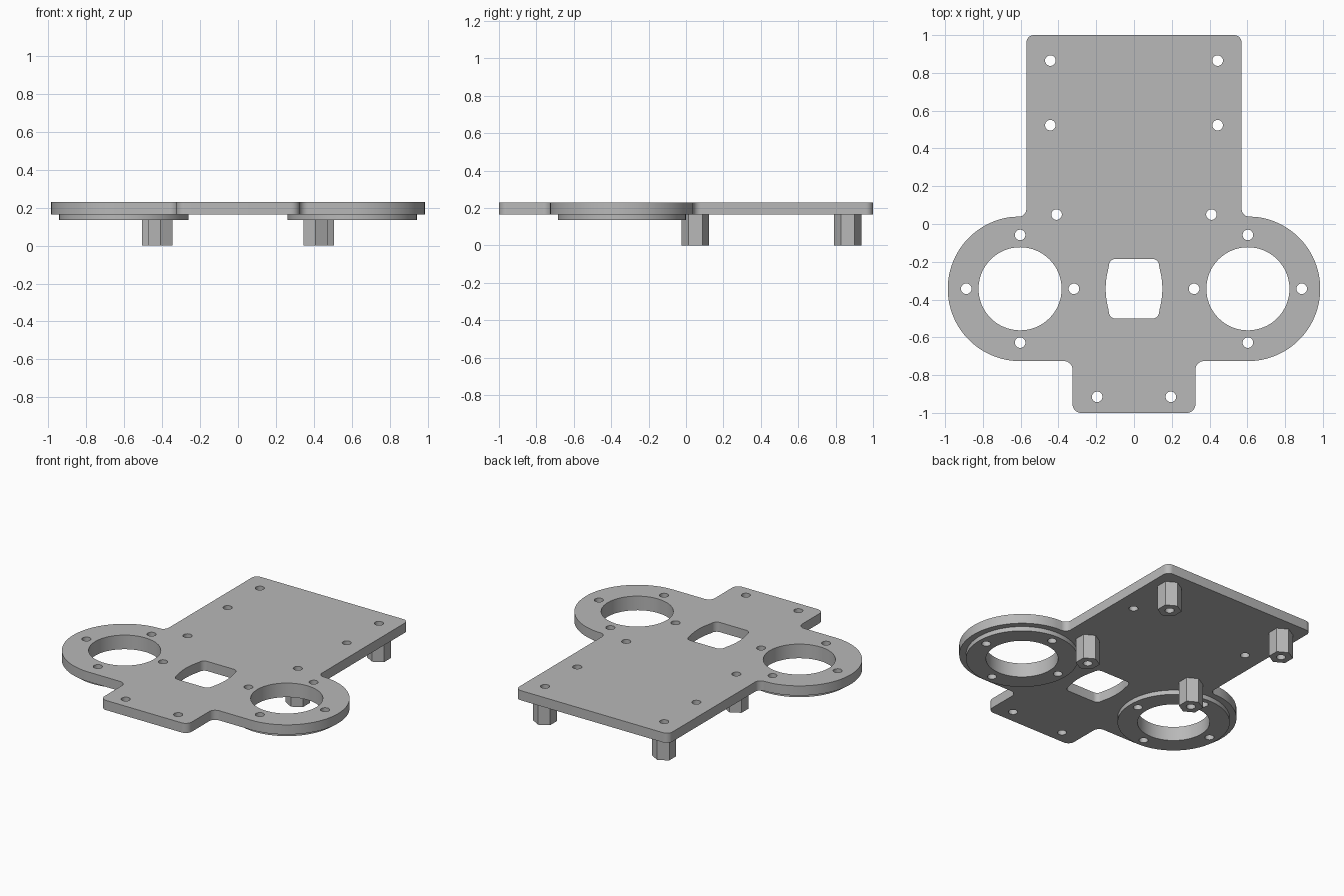
import bpy
from math import cos, sin, tan, pi, radians
from mathutils import Vector

cube = bpy.data.objects.get("Cube")
if cube:
    bpy.data.objects.remove(cube, do_unlink=True)

grey = bpy.data.materials.new("metal grey")
grey.use_nodes = True
colour = (0.48, 0.48, 0.48, 1)
grey.diffuse_color = colour
grey.node_tree.nodes["Principled BSDF"].inputs["Base Color"].default_value = colour

PLATE_BOTTOM, PLATE_TOP, RING_BOTTOM = 0.165, 0.23, 0.135
LOBE = Vector((0.603, -0.343))
HOLE = 0.028


def arc(centre, r, start, end, n):
    """Points along an arc, angles in degrees."""
    angles = [radians(start + (end - start) * i / n) for i in range(n + 1)]
    return [(centre[0] + r * cos(a), centre[1] + r * sin(a)) for a in angles]


def circle(centre, r, n=32):
    return arc(centre, r, 0, 360, n)[:-1]


def rounded(corners, n=8):
    """Closed outline; corners given as (x, y, radius) are filleted."""
    out = []
    for i, c in enumerate(corners):
        p = Vector(c[:2])
        if len(c) == 2:
            out.append(p)
            continue
        u = (Vector(corners[i - 1][:2]) - p).normalized()
        v = (Vector(corners[(i + 1) % len(corners)][:2]) - p).normalized()
        half = u.angle(v) / 2
        centre = p + (u + v).normalized() * c[2] / sin(half)
        a = p + u * c[2] / tan(half) - centre
        b = p + v * c[2] / tan(half) - centre
        sweep = a.angle(b)
        for k in range(n + 1):
            t = k / n
            out.append(centre + (a * sin((1 - t) * sweep) + b * sin(t * sweep)) / sin(sweep))
    return out


def mirrored(half):
    """Close a right-hand outline with its mirror image."""
    return half + [(-c[0], *c[1:]) for c in reversed(half)]


def slab(name, outlines, z0, z1):
    """Flat part with holes, extruded from z0 to z1."""
    curve = bpy.data.curves.new(name, "CURVE")
    curve.dimensions = "2D"
    curve.fill_mode = "BOTH"
    curve.extrude = (z1 - z0) / 2
    for points in outlines:
        spline = curve.splines.new("POLY")
        spline.points.add(len(points) - 1)
        for sp, p in zip(spline.points, points):
            sp.co = (p[0], p[1], 0, 1)
        spline.use_cyclic_u = True
    obj = bpy.data.objects.new(name, curve)
    obj.location.z = (z0 + z1) / 2
    bpy.context.collection.objects.link(obj)
    bpy.ops.object.select_all(action="DESELECT")
    obj.select_set(True)
    bpy.context.view_layer.objects.active = obj
    bpy.ops.object.convert(target="MESH")
    obj = bpy.context.view_layer.objects.active
    # Weld the caps to the walls
    bpy.ops.object.mode_set(mode="EDIT")
    bpy.ops.mesh.select_all(action="SELECT")
    bpy.ops.mesh.remove_doubles(threshold=0.0001)
    bpy.ops.mesh.normals_make_consistent(inside=False)
    bpy.ops.object.mode_set(mode="OBJECT")
    bpy.ops.object.shade_smooth_by_angle(angle=radians(30))
    obj.data.materials.clear()
    obj.data.materials.append(grey)
    return obj


# Plate outline: wide rear deck, round side lobes, narrow front tab
outline = rounded(mirrored(
    [(0.57, 1, 0.04), (0.57, 0.04, 0.04)]
    + arc(LOBE, 0.383, 84, -90, 48)
    + [(0.325, -0.726, 0.045), (0.325, -1, 0.045)]))

# Central window with bowed sides
window = rounded(mirrored(
    [(0.127, -0.185, 0.035)]
    + arc((-0.25, LOBE.y), 0.4, 15, -15, 10)
    + [(0.127, -0.501, 0.035)]))

posts = [(0.443, 0.865), (0.41, 0.05)]
screws = posts + [(0.443, 0.523), (0.195, -0.915)]
holes = [window]
for side in (1, -1):
    holes += [circle((side * x, y), HOLE) for x, y in screws]

for side, label in ((1, "left"), (-1, "right")):
    centre = (side * LOBE.x, LOBE.y)
    bore = [circle(centre, 0.22, 64)]
    bore += [circle(p, HOLE) for p in circle(centre, 0.285, 4)]
    holes += bore
    # Mounting ring under each lobe
    slab(label + "_ring", [circle(centre, 0.342, 80)] + bore, RING_BOTTOM, PLATE_BOTTOM)
    # Hexagonal standoffs
    for (x, y), place in zip(posts, ("rear", "middle")):
        p = (side * x, y)
        slab(f"{label}_{place}_standoff",
             [arc(p, 0.074, 30, 330, 5), circle(p, HOLE)], 0, PLATE_BOTTOM)

slab("base_plate", [outline] + holes, PLATE_BOTTOM, PLATE_TOP)
